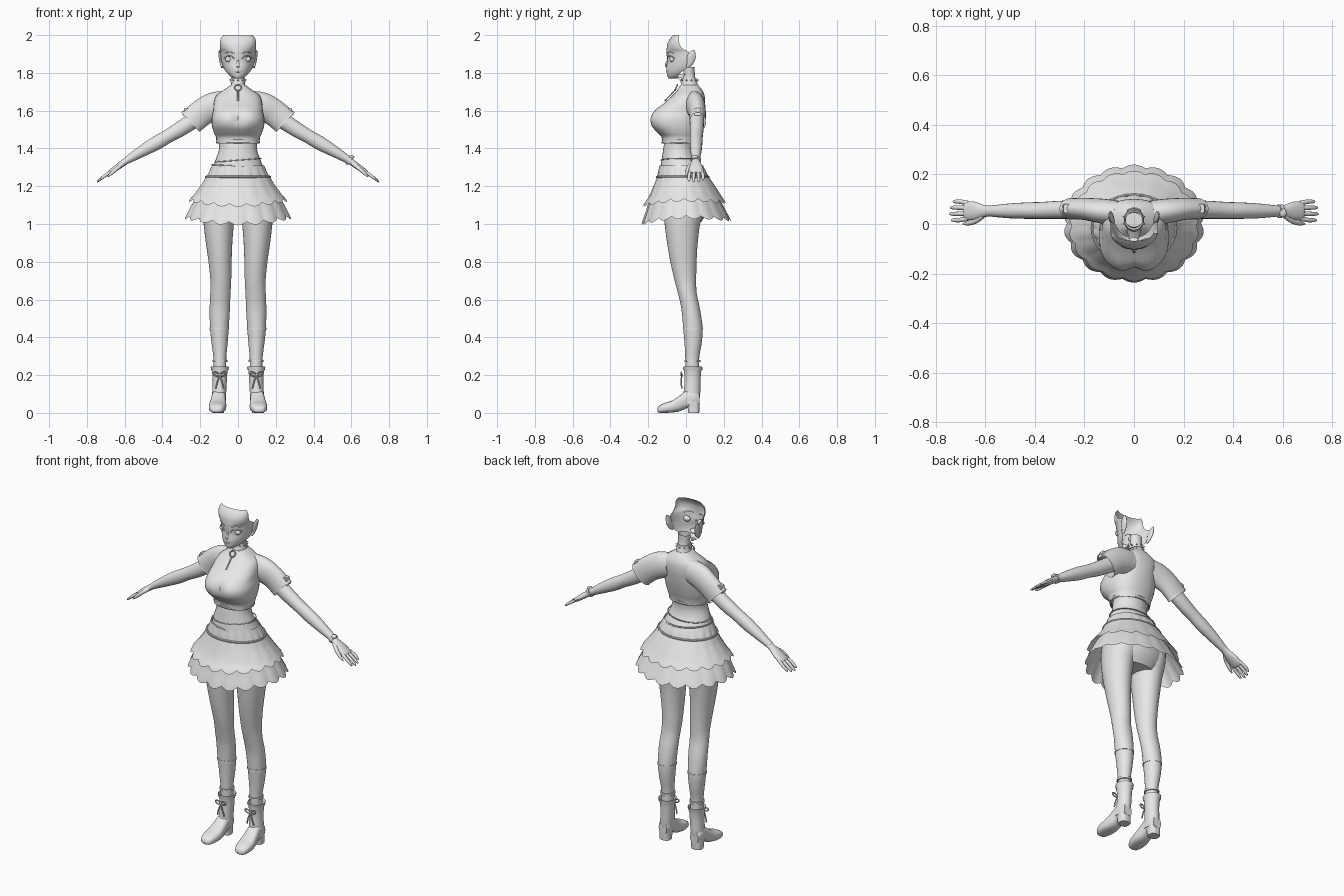
import bpy, bmesh, math
from mathutils import Vector, Matrix

grey = bpy.data.materials.new("plain grey")
grey.diffuse_color = (0.8, 0.8, 0.8, 1)
TAU = 2 * math.pi


def finish(name, bm, mirror=False, angle=40):
    bmesh.ops.recalc_face_normals(bm, faces=bm.faces)
    me = bpy.data.meshes.new(name)
    bm.to_mesh(me)
    bm.free()
    me.materials.append(grey)
    ob = bpy.data.objects.new(name, me)
    bpy.context.collection.objects.link(ob)
    if mirror:
        ob.modifiers.new("mirror", 'MIRROR')
    bpy.ops.object.select_all(action='DESELECT')
    ob.select_set(True)
    bpy.context.view_layer.objects.active = ob
    bpy.ops.object.shade_smooth_by_angle(angle=math.radians(angle))
    return ob


def smooth(rows, k=4):
    """Catmull-Rom interpolation between rows of numbers."""
    out = []
    for i in range(len(rows) - 1):
        a, b, c, d = (rows[max(i - 1, 0)], rows[i], rows[i + 1], rows[min(i + 2, len(rows) - 1)])
        for s in range(k):
            t = s / k
            out.append([q + .5 * t * (r - p + t * (2 * p - 5 * q + 4 * r - w + t * (3 * (q - r) + w - p)))
                        for p, q, r, w in zip(a, b, c, d)])
    return out + [list(rows[-1])]


def loft(name, rings, caps=(True, True), closed=True, mirror=False):
    bm = bmesh.new()
    vs = [[bm.verts.new(p) for p in r] for r in rings]
    n = len(rings[0])
    for a, b in zip(vs, vs[1:]):
        for i in range(n if closed else n - 1):
            j = (i + 1) % n
            bm.faces.new((a[i], a[j], b[j], b[i]))
    for flag, r in zip(caps, (vs[0], vs[-1])):
        if flag and closed:
            bm.faces.new(r)
    return finish(name, bm, mirror)


def spow(v, e):
    return math.copysign(abs(v) ** e, v)


def stack(name, rows, caps=(True, True), mirror=False, e=1.0, n=32, groove=0, k=4):
    """Loft of level rings; each row is z, x0, x1, y0 (front), y1 (back)."""
    rings = []
    for z, x0, x1, y0, y1 in smooth(rows, k):
        ring = []
        for i in range(n):
            a = TAU * i / n
            x = (x0 + x1) / 2 + (x1 - x0) / 2 * spow(math.cos(a), e)
            y = (y0 + y1) / 2 + (y1 - y0) / 2 * spow(math.sin(a), e)
            if groove and y < 0:
                y += groove * math.exp(-(x / .03) ** 2 - ((z - 1.56) / .05) ** 2)
            ring.append((x, y, z))
        rings.append(ring)
    return loft(name, rings, caps, True, mirror)


def tube(name, rows, caps=(True, True), mirror=False, n=20, k=4):
    """Loft along a path; each row is x, y, z, radius along y, other radius."""
    rows = smooth(rows, k)
    pts = [Vector(r[:3]) for r in rows]
    rings = []
    for i, r in enumerate(rows):
        t = (pts[min(i + 1, len(pts) - 1)] - pts[max(i - 1, 0)]).normalized()
        v = t.cross(Vector((0, 1, 0))).normalized()
        u = v.cross(t)
        rings.append([pts[i] + u * r[3] * math.cos(TAU * j / n) + v * r[4] * math.sin(TAU * j / n)
                      for j in range(n)])
    return loft(name, rings, caps, True, mirror)


def ball(name, c, s, mirror=False):
    bm = bmesh.new()
    bmesh.ops.create_uvsphere(bm, u_segments=20, v_segments=12, radius=1,
                              matrix=Matrix.Translation(c) @ Matrix.Diagonal((*s, 1)))
    return finish(name, bm, mirror)


def hoop(name, c, rx, ry, r, rot=Matrix(), mirror=False):
    rings = []
    for i in range(33):
        a = TAU * i / 32
        rings.append([Vector(c) + rot.to_3x3() @ Vector(((rx + r * math.cos(b)) * math.cos(a),
                      (ry + r * math.cos(b)) * math.sin(a), r * math.sin(b)))
                      for b in [TAU * j / 8 for j in range(8)]])
    return loft(name, rings, (False, False), True, mirror)


def sym(rows):
    return [(z, -w, w, f, b) for z, w, f, b in rows]


# torso: waist, hips, cropped top and neck
stack("waist_and_hips", sym([(1.46, .105, -.11, .055), (1.40, .1, -.12, .045), (1.35, .115, -.127, .055),
      (1.30, .135, -.135, .085), (1.24, .165, -.14, .115), (1.15, .182, -.13, .125), (1.07, .175, -.115, .115),
      (1.01, .12, -.06, .08)]))
stack("cropped_top", sym([(1.425, .112, -.125, .055), (1.46, .117, -.13, .062), (1.485, .128, -.155, .07),
      (1.52, .138, -.187, .08), (1.56, .14, -.196, .09), (1.60, .132, -.172, .097), (1.64, .128, -.118, .101),
      (1.68, .115, -.072, .098), (1.71, .075, -.045, .085), (1.735, .04, -.03, .065)]),
      (False, True), e=.85, groove=.025)
hoop("top_hem_band", (0, -.035, 1.432), .113, .09, .005)
hoop("top_upper_seam", (0, -.034, 1.447), .113, .092, .003)
stack("neck", sym([(1.70, .055, -.03, .075), (1.74, .037, -.027, .062), (1.78, .033, -.015, .048),
      (1.83, .036, -.012, .046)]), (True, False))

# choker with studs, ring and hanging tag
stack("choker", sym([(1.748, .041, -.03, .062), (1.772, .038, -.024, .055)]), k=1)
for i in range(10):
    a = TAU * (i + .5) / 10
    bm = bmesh.new()
    d = Vector((math.cos(a), math.sin(a), .15))
    m = Matrix.Translation((.043 * d.x, .016 + .046 * d.y, 1.762)) @ d.to_track_quat('Z', 'Y').to_matrix().to_4x4()
    bmesh.ops.create_cone(bm, cap_ends=True, segments=8, radius1=.006, radius2=0, depth=.018, matrix=m)
    finish("choker_stud", bm)
hoop("choker_ring", (0, -.052, 1.722), .017, .017, .004, Matrix.Rotation(math.radians(65), 4, 'X'))
stack("hanging_tag", [(1.65, -.004, .004, -.118, -.109), (1.705, -.005, .005, -.066, -.058)], k=1, n=8)

# sleeves and arms
tube("sleeve", [(.07, .045, 1.635, .05, .07), (.13, .052, 1.622, .05, .074), (.19, .06, 1.59, .045, .071),
     (.25, .062, 1.54, .042, .07)], (True, False), True, 28)
tube("sleeve_hem", [(.243, .062, 1.547, .043, .071), (.25, .062, 1.54, .044, .072)], (False, False), True, 28, 1)
stack("sleeve_tab", [(1.575, .268, .294, .045, .08), (1.615, .258, .284, .045, .08)], mirror=True, k=1, e=.3)
tube("arm", [(.13, .055, 1.63, .04, .05), (.22, .058, 1.56, .038, .044), (.31, .057, 1.50, .036, .04),
     (.37, .055, 1.465, .034, .036), (.43, .054, 1.43, .033, .037), (.50, .053, 1.39, .03, .031),
     (.59, .052, 1.336, .021, .019)], mirror=True)
tube("palm", [(.575, .052, 1.345, .022, .019), (.605, .052, 1.325, .024, .017), (.64, .053, 1.30, .036, .016),
     (.675, .054, 1.275, .038, .013), (.685, .054, 1.268, .034, .009)], mirror=True)
for i, (y, l) in enumerate([(.022, .9), (.043, 1.0), (.064, .95), (.084, .8)]):
    y2 = y + (y - .053) * .2
    tube("finger", [(.67, y, 1.278, .0095, .009), (.67 + .04 * l, y2, 1.278 - .026 * l, .009, .0085),
         (.67 + .068 * l, y2, 1.278 - .049 * l, .007, .006), (.67 + .076 * l, y2, 1.278 - .057 * l, .002, .002)],
         mirror=True, n=10)
tube("thumb", [(.61, .035, 1.318, .012, .012), (.64, .012, 1.295, .011, .011), (.67, .003, 1.268, .009, .009),
     (.69, .0, 1.25, .003, .003)], mirror=True, n=10)
tube("wristband", [(.583, .052, 1.342, .027, .026), (.597, .052, 1.333, .027, .026)], k=1)
ball("wristband_charm", (.602, .045, 1.355), (.014, .018, .01))


# skirt: two scalloped, pleated layers below a fitted yoke
def skirt(name, rows, count, scallop, dip):
    n = count * 8
    rings = []
    rows = smooth(rows, 5)
    for j, (z, rx, f, b) in enumerate(rows):
        t = j / (len(rows) - 1)
        ring = []
        for i in range(n):
            a = TAU * i / n
            s = abs(math.sin(count * a / 2))
            g = 1 - .05 * t * (1 - s)
            y = (f + b) / 2 + (b - f) / 2 * math.sin(a) * g
            drop = scallop * s + dip * max(0, -math.sin(a)) ** 2 + .4 * dip * max(0, math.sin(a)) ** 2
            ring.append((rx * math.cos(a) * g, y, z - t * t * drop))
        rings.append(ring)
    loft(name, rings, (False, False))


skirt("skirt_yoke", [(1.31, .138, -.14, .088), (1.27, .158, -.149, .11), (1.235, .175, -.155, .125)], 18, 0, 0)
skirt("skirt_upper_layer", [(1.25, .17, -.152, .12), (1.21, .195, -.17, .15), (1.16, .237, -.2, .188),
      (1.135, .264, -.232, .215)], 18, .017, .028)
skirt("skirt_lower_layer", [(1.2, .18, -.15, .13), (1.14, .225, -.19, .175), (1.09, .258, -.213, .208),
      (1.045, .285, -.237, .24)], 18, .018, .034)
hoop("skirt_belt", (0, -.017, 1.25), .169, .136, .006)
hoop("skirt_upper_belt", (0, -.024, 1.305), .137, .114, .004, Matrix.Rotation(.06, 4, 'Y'))
hoop("hip_strap", (0, -.03, 1.338), .122, .102, .003, Matrix.Rotation(-.08, 4, 'Y'))

# legs and stockings
stack("leg", [(1.14, .01, .185, -.11, .11), (1.07, .012, .187, -.118, .1), (1.0, .022, .182, -.113, .075),
      (.9, .03, .17, -.1, .062), (.8, .034, .156, -.083, .056), (.7, .036, .146, -.06, .054),
      (.63, .04, .147, -.042, .057), (.55, .043, .15, -.024, .074), (.45, .049, .148, -.015, .088),
      (.37, .055, .14, -.008, .083), (.29, .062, .13, -.004, .07), (.2, .062, .128, -.002, .07)], mirror=True)
for z, x0, x1, y0, y1 in [(.447, .047, .15, -.017, .09), (.275, .056, .136, -.009, .076)]:
    stack("stocking_band", [(z - .006, x0, x1, y0, y1), (z + .006, x0, x1, y0, y1)], mirror=True, k=1)

# ankle boots
stack("boot_shaft", [(.05, .066, .14, -.03, .068), (.1, .063, .137, -.014, .075), (.17, .059, .134, -.008, .077),
      (.215, .056, .137, -.01, .08), (.245, .05, .144, -.014, .086)], (True, False), True)
stack("boot_cuff", [(.228, .05, .142, -.015, .086), (.24, .048, .145, -.017, .088)], (False, False), True, k=1)
rings = []
for y, c, w, z0, z1 in smooth([(-.152, .112, .012, .008, .022), (-.143, .112, .03, .001, .037),
                               (-.115, .111, .042, 0, .052), (-.075, .108, .046, .002, .065),
                               (-.035, .105, .042, .008, .09), (.005, .103, .037, .025, .12),
                               (.045, .103, .036, .035, .12), (.072, .103, .026, .04, .1)]):
    rings.append([(c + w * spow(math.cos(a), .8), y, (z0 + z1) / 2 + (z1 - z0) / 2 * spow(math.sin(a), .7))
                  for a in [TAU * i / 24 for i in range(24)]])
loft("boot_foot", rings, mirror=True)
stack("boot_heel", [(0, .073, .135, .012, .07), (.03, .072, .136, .008, .071), (.06, .068, .138, .0, .072)],
      mirror=True, e=.7)
for s in (-1, 1):
    hoop("boot_bow_loop", (.097 + s * .018, -.024, .205), .016, .009, .004,
         Matrix.Rotation(s * -.35, 4, 'Y') @ Matrix.Rotation(math.pi / 2, 4, 'X'), True)
    tube("boot_bow_tail", [(.097, -.022, .2, .004, .004), (.097 + s * .012, -.026, .165, .004, .004),
         (.097 + s * .022, -.022, .13, .004, .004)], mirror=True, n=8)
ball("boot_bow_knot", (.097, -.023, .202), (.008, .007, .007), True)

# face shell, open at the back and top
rings = []
for z, w, f, c in smooth([(1.795, .03, -.03, .0), (1.777, .028, -.06, -.02), (1.77, .02, -.088, -.05),
                          (1.78, .038, -.098, -.045), (1.80, .058, -.102, -.03), (1.825, .076, -.104, .0),
                          (1.86, .088, -.099, .015), (1.89, .092, -.102, .02), (1.912, .094, -.103, .012),
                          (1.93, .095, -.102, -.02), (1.955, .095, -.098, -.035), (1.98, .092, -.085, -.036),
                          (2.0, .078, -.068, -.036)]):
    rings.append([(w * math.sin(a), c - (c - f) * math.cos(a), min(z, 2))
                  for a in [math.pi * (i / 28 - .5) for i in range(29)]])
loft("face", rings, closed=False)
tube("nose", [(0, -.097, 1.868, .004, .004), (0, -.103, 1.85, .006, .007), (0, -.106, 1.838, .006, .009),
     (0, -.101, 1.83, .003, .005)], n=10)
ball("lips", (0, -.101, 1.806), (.016, .005, .003))
ball("mouth_pocket", (0, -.075, 1.81), (.022, .022, .014))
ball("eye", (.046, -.073, 1.872), (.022, .014, .016), True)
tube("eyelash", [(.02, -.1, 1.874, .002, .002), (.035, -.096, 1.889, .003, .003), (.055, -.084, 1.89, .003, .003),
     (.073, -.06, 1.878, .002, .002)], mirror=True, n=8)
tube("eyebrow", [(.02, -.1, 1.903, .002, .002), (.045, -.09, 1.911, .003, .003), (.07, -.066, 1.904, .002, .002)],
     mirror=True, n=8)

# ears
tube("ear", [(.083, .006, 1.83, .007, .007), (.088, .02, 1.85, .016, .008), (.093, .028, 1.88, .023, .009),
     (.097, .036, 1.905, .016, .007), (.098, .044, 1.92, .004, .003)], mirror=True, n=14)
